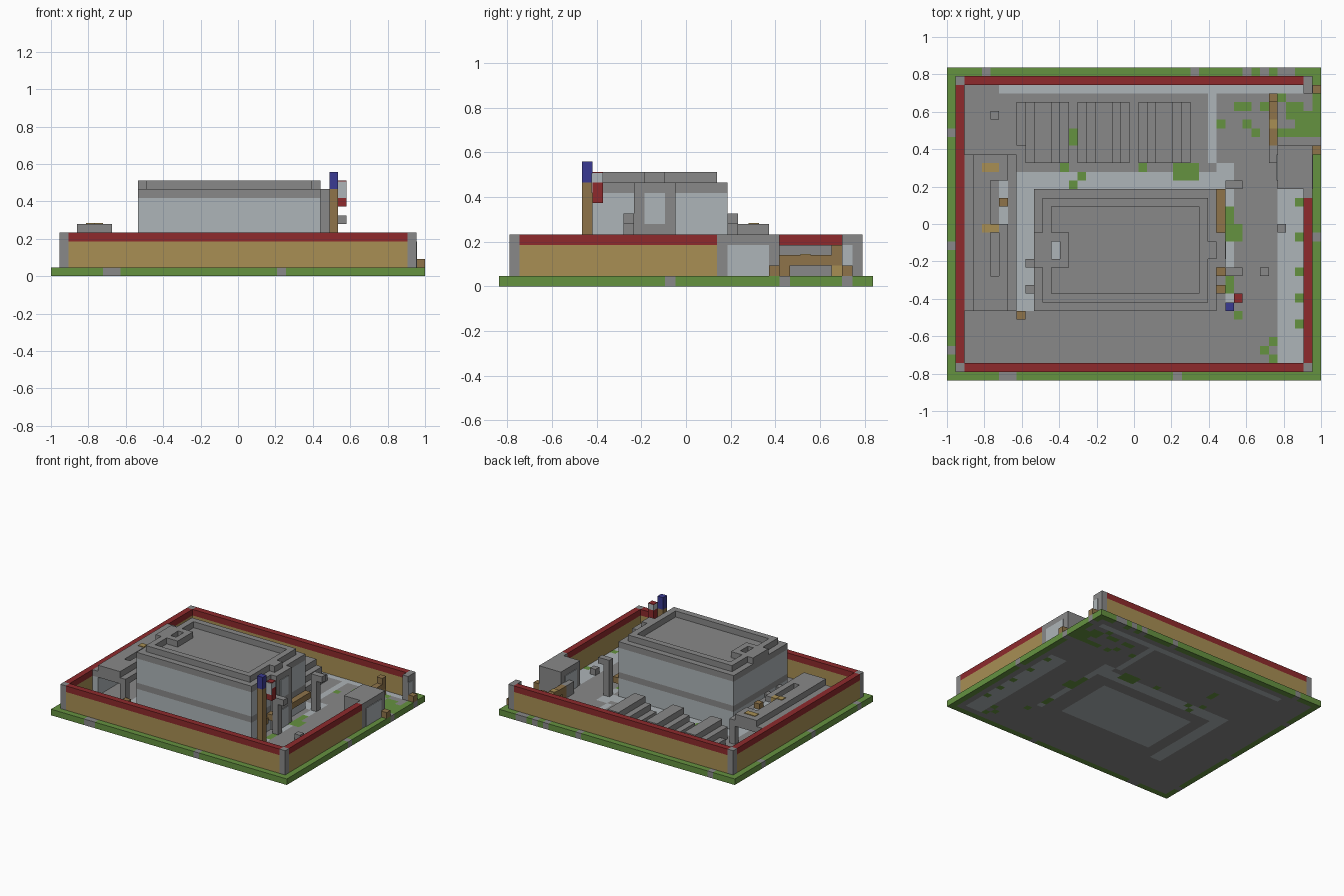
import bpy
import bmesh

if "Cube" in bpy.data.objects:
    bpy.data.objects.remove(bpy.data.objects["Cube"])

NX, NY = 43, 36
U = 2 / NX


def material(name, red, green, blue):
    """Flat colour given in display values, stored as linear."""
    linear = [(c / 255 / 12.92) if c < 11 else ((c / 255 + 0.055) / 1.055) ** 2.4
              for c in (red, green, blue)]
    mat = bpy.data.materials.new(name)
    mat.use_nodes = True
    mat.diffuse_color = (*linear, 1)
    mat.node_tree.nodes["Principled BSDF"].inputs["Base Color"].default_value = (*linear, 1)
    return mat


GREY = material("stone grey", 137, 137, 137)
LIGHT = material("pale stone", 174, 181, 184)
GREEN = material("grass green", 101, 146, 64)
RED = material("roof red", 142, 42, 44)
GOLD = material("tan wall", 168, 143, 84)
BROWN = material("wood brown", 143, 116, 74)
BLUE = material("flag blue", 58, 58, 146)


def finish(name, bm, *mats):
    mesh = bpy.data.meshes.new(name)
    bm.to_mesh(mesh)
    bm.free()
    for mat in mats:
        mesh.materials.append(mat)
    obj = bpy.data.objects.new(name, mesh)
    bpy.context.scene.collection.objects.link(obj)
    return obj


def blocks(name, mat, *spans):
    """Boxes in block units, each (x0, x1, y0, y1, z0, z1)."""
    bm = bmesh.new()
    for x0, x1, y0, y1, z0, z1 in spans:
        for v in bmesh.ops.create_cube(bm, size=1)["verts"]:
            v.co.x = (x1 if v.co.x > 0 else x0) * U - 1
            v.co.y = ((y1 if v.co.y > 0 else y0) - NY / 2) * U
            v.co.z = (z1 if v.co.z > 0 else z0) * U
    return finish(name, bm, mat)


def ring(x0, x1, y0, y1, z0, z1):
    """Four boxes, one block thick, around a rectangle."""
    return ((x0, x1, y0, y0 + 1, z0, z1), (x0, x1, y1 - 1, y1, z0, z1),
            (x0, x0 + 1, y0 + 1, y1 - 1, z0, z1), (x1 - 1, x1, y0 + 1, y1 - 1, z0, z1))


# Ground slab, coloured cell by cell: paths, grass tufts and grassy rim
PATHS = [(6, 41, 33, 34), (30, 31, 25, 33), (8, 33, 22, 24), (31, 33, 22, 25),
         (8, 10, 8, 22), (38, 41, 2, 22), (32, 33, 9, 22), (12, 29, 10, 20)]
TUFTS = [(33, 35, 31, 32), (31, 32, 29, 30), (34, 35, 29, 30), (14, 15, 27, 29),
         (13, 14, 24, 25), (15, 16, 23, 24), (14, 15, 22, 23), (22, 23, 24, 25),
         (26, 29, 23, 25), (32, 34, 16, 18), (32, 33, 18, 20), (32, 33, 10, 12),
         (33, 34, 7, 8), (37, 38, 4, 5), (36, 37, 3, 4), (37, 38, 2, 3)]
LAWN = [(37, 40, 28, 29), (40, 43, 28, 30), (36, 38, 31, 32), (39, 41, 30, 32),
        (41, 42, 29, 31), (38, 39, 32, 33), (35, 36, 28, 29)]
STRIP_TUFTS = (20, 16, 12, 9, 6)
RIM_STONES = {"front": (6, 7, 26), "back": (4, 28, 34, 36, 38, 39),
              "right": (16, 27, 33), "left": (3, 15, 28)}


def inside(i, j, rects):
    return any(x0 <= i < x1 and y0 <= j < y1 for x0, x1, y0, y1 in rects)


def ground_colour(i, j):
    rims = (("front", j == 0, i), ("back", j == NY - 1, i),
            ("left", i == 0, j), ("right", i == NX - 1, j))
    for side, on_rim, place in rims:
        if on_rim:
            return 0 if place in RIM_STONES[side] else 2
    if inside(i, j, TUFTS + LAWN) or (i == 40 and j in STRIP_TUFTS):
        return 2
    return 1 if inside(i, j, PATHS) else 0


bm = bmesh.new()
bmesh.ops.create_grid(bm, x_segments=NX, y_segments=NY, size=1)
for v in bm.verts:
    v.co.y *= NY / NX
    v.co.z = U
for f in bm.faces:
    c = f.calc_center_median()
    f.material_index = ground_colour(int((c.x + 1) / U), int(c.y / U + NY / 2))
ground = finish("ground", bm, GREY, LIGHT, GREEN)
solid = ground.modifiers.new("thickness", "SOLIDIFY")
solid.thickness = U
solid.offset = -1

# Perimeter wall with a red coping and corner pillars
RUNS = {"front": (2, 41, 1, 2), "back": (2, 41, 34, 35),
        "left": (1, 2, 2, 34), "right": (41, 42, 2, 21)}
for side, run in RUNS.items():
    blocks(side + "_wall", GOLD, (*run, 1, 4))
    blocks(side + "_coping", RED, (*run, 4, 5))
blocks("corner_pillars", GREY, (1, 2, 1, 2, 1, 5), (41, 42, 1, 2, 1, 5),
       (1, 2, 34, 35, 1, 5), (41, 42, 33, 35, 1, 5))
blocks("pillar_panel", LIGHT, (42, 42.1, 33, 34, 2, 4))

# Gatehouse beside the entrance
blocks("gatehouse", GREY, (38, 42, 22, 27, 1, 5), (41, 42, 21, 22, 1, 5))
blocks("gate_panels", LIGHT, (42, 42.1, 22, 26, 1, 4), (37.9, 38, 23, 26, 1, 4))
blocks("gate_stumps", BROWN, (42, 43, 26, 27, 1, 2), (42, 43, 33, 34, 1, 2))

# Entrance fence
blocks("fence_rail", BROWN, (37, 38, 27, 33, 2, 3), (37, 38, 32, 33, 3, 4),
       (37, 38, 27, 28, 1, 2))
blocks("fence_post", GOLD, (37, 38, 32, 33, 1, 2), (37, 38, 29, 30, 3, 3.1))
blocks("fence_end", GREY, (37, 38, 25, 27, 1, 3))

# Main hall: pale walls, grey bands, flat roof with parapet
HALL = (10, 31, 8, 22)
blocks("hall_walls", LIGHT, (*HALL, 1, 4), (*HALL, 5, 9))
blocks("hall_bands", GREY, (*HALL, 4, 5), (*HALL, 9, 10))
blocks("hall_parapet", GREY, *ring(11, 30, 9, 21, 10, 11), (30, 31, 14, 16, 10, 11))
blocks("roof_hatch", GREY, *ring(10, 14, 13, 17, 10, 11))
blocks("hatch_floor", LIGHT, (11, 13, 14, 16, 10, 10.1))
blocks("porch", GREY, (31, 32, 13, 17, 1, 10))
blocks("porch_window", LIGHT, (32, 32.1, 14, 16, 6, 9))
blocks("porch_door", LIGHT, (32, 32.1, 14, 16, 1, 4))
blocks("hall_shelves", BROWN, (31, 32, 17, 22, 3, 4), (31, 32, 12, 13, 3, 4),
       (31, 32, 10, 11, 3, 4))
blocks("hall_brackets", GREY, (9, 10, 13, 14, 3, 4), (9, 10, 10, 11, 3, 4))

# Lamp posts by the porch
for name, y in (("front_lamp", 12), ("back_lamp", 22)):
    blocks(name, GREY, (32, 33, y, y + 1, 1, 7), (33, 34, y, y + 1, 6, 7))

# Flag pole
blocks("flag_pole", BROWN, (32, 33, 8, 9, 1, 10))
blocks("pole_top", BLUE, (32, 33, 8, 9, 10, 12))
flag = blocks("flag", RED, (33, 34, 9, 10, 8, 10))
blocks("flag_stripe", LIGHT, (33, 34, 9, 10, 10, 10.9), (33, 34, 8.9, 9, 9, 10.9))
blocks("flag_top", RED, (33, 34, 9, 10, 10.9, 11))

# Long stall on the left with stepped roof and roof slot
blocks("stall_eaves", GREY, (2, 8, 8, 26, 4, 5))
blocks("stall_roof", GREY, (3, 5, 8, 26, 5, 6), (6, 7, 8, 18, 5, 6),
       (5, 6, 8, 12, 5, 6), (5, 7, 23, 26, 5, 6))
blocks("stall_back", LIGHT, (2, 3, 8, 26, 1, 4))
blocks("stall_posts", GREY, *[(7, 8, y, y + 1, 1, 4) for y in (8, 14, 19, 25)])
blocks("stall_roof_patches", GOLD, (4, 6, 24, 25, 6, 6.1), (4, 5, 17, 18, 6, 6.1),
       (5, 6, 17, 18, 5, 6))
blocks("stall_roof_gap", LIGHT, (6, 7, 18, 23, 5, 5.1))
blocks("stall_roof_peg", BROWN, (6, 7, 20, 21, 5, 6))

# Three tents with stepped roofs along the back
for n, x in enumerate((8, 15, 22)):
    start = 27 if n == 0 else 25
    blocks(f"tent_roof_{n}", GREY, (x, x + 1, start, 32, 1, 2),
           *[(x + max(t, 1 if n == 0 else 0), x + 6 - t, 25, 32, t + 1, t + 2)
             for t in range(3)])

# Loose blocks in the yard
blocks("yard_stones", GREY, (38, 39, 17, 18, 1, 2), (36, 37, 12, 13, 1, 2),
       (5, 6, 30, 31, 1, 2))
blocks("yard_crate", BROWN, (8, 9, 7, 8, 1, 2))
